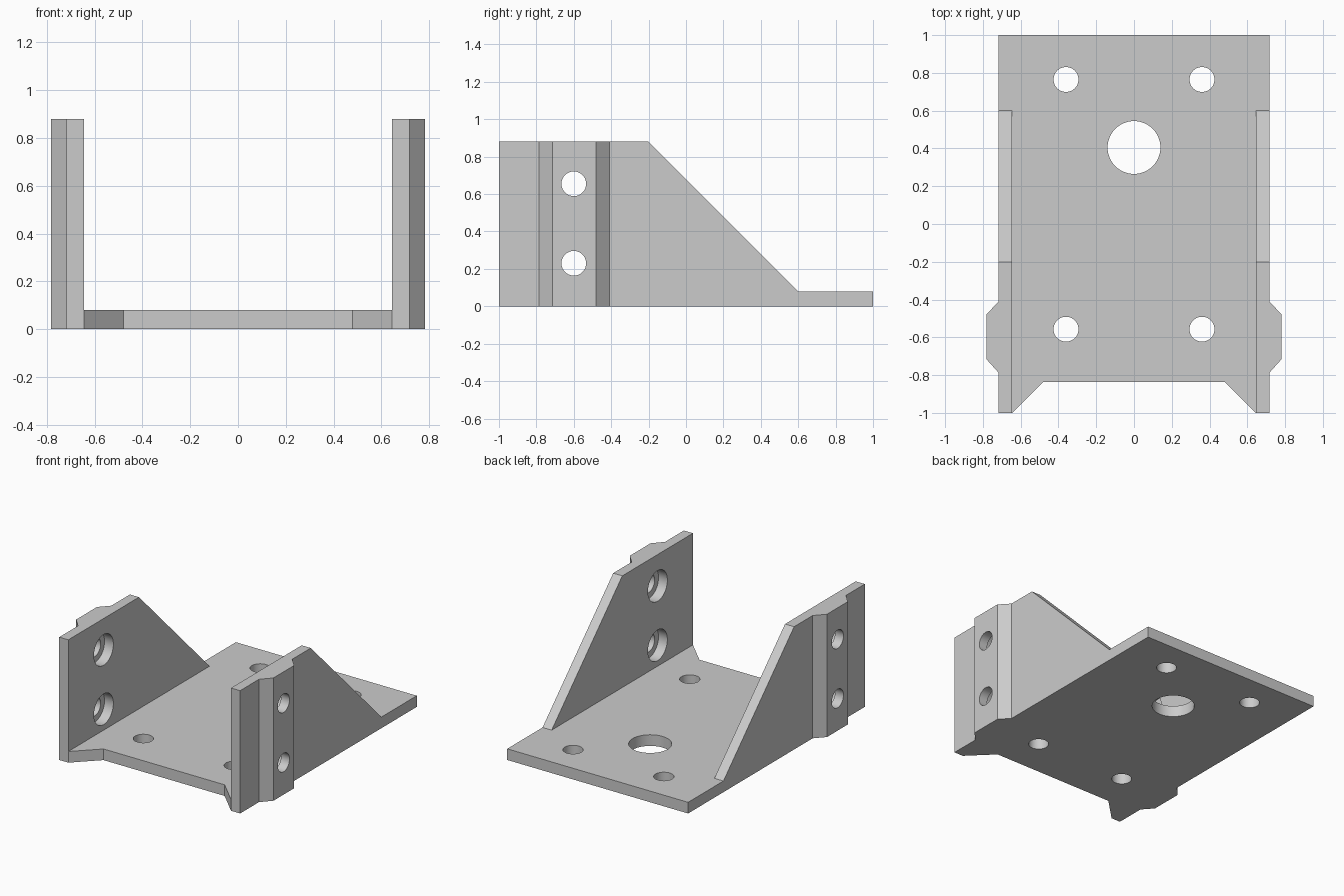
import bpy
import bmesh
import math
from mathutils import Matrix

default = bpy.data.objects.get("Cube")
if default:
    bpy.data.objects.remove(default, do_unlink=True)

HEIGHT, FLOOR, INNER, OUTER = 0.88, 0.08, 0.645, 0.717

grey = bpy.data.materials.new("light grey")
grey.use_nodes = True
colour = (0.6, 0.6, 0.6, 1)
grey.diffuse_color = colour
grey.node_tree.nodes["Principled BSDF"].inputs["Base Color"].default_value = colour


def finish(name, bm):
    """Turn a bmesh into a linked object."""
    bmesh.ops.recalc_face_normals(bm, faces=bm.faces)
    mesh = bpy.data.meshes.new(name)
    bm.to_mesh(mesh)
    bm.free()
    mesh.materials.append(grey)
    obj = bpy.data.objects.new(name, mesh)
    bpy.context.collection.objects.link(obj)
    return obj


def prism(name, points, extrusion):
    """Extrude a closed outline of 3D points."""
    bm = bmesh.new()
    face = bm.faces.new([bm.verts.new(p) for p in points])
    new = bmesh.ops.extrude_face_region(bm, geom=[face])["geom"]
    verts = [v for v in new if isinstance(v, bmesh.types.BMVert)]
    bmesh.ops.translate(bm, verts=verts, vec=extrusion)
    return finish(name, bm)


def drill(name, centre, radius, depth, axis="Z"):
    """Cylinder for cutting a round hole."""
    bm = bmesh.new()
    turn = Matrix.Rotation(math.pi / 2, 4, "Y") if axis == "X" else Matrix()
    bmesh.ops.create_cone(bm, cap_ends=True, segments=48, radius1=radius,
                          radius2=radius, depth=depth,
                          matrix=Matrix.Translation(centre) @ turn)
    return finish(name, bm)


def cut(target, cutter):
    """Subtract the cutter and discard it."""
    cutter.hide_render = True
    mod = target.modifiers.new("cut", "BOOLEAN")
    mod.operation = "DIFFERENCE"
    mod.solver = "EXACT"
    mod.object = cutter
    bpy.context.view_layer.objects.active = target
    bpy.ops.object.modifier_apply(modifier=mod.name)
    bpy.data.objects.remove(cutter, do_unlink=True)


# Plan outline: front notch, side bosses, straight back edge
half = [(0.48, -0.837), (INNER, -1), (OUTER, -1), (OUTER, -0.787),
        (0.782, -0.715), (0.782, -0.48), (OUTER, -0.41), (OUTER, 1)]
plan = half + [(-x, y) for x, y in reversed(half)]
bracket = prism("mounting_bracket", [(x, y, 0) for x, y in plan], (0, 0, HEIGHT))

# Sloped rear edges of the side walls
slope = [(-0.42, 1.1), (0.6, FLOOR), (1.2, FLOOR), (1.2, 1.1)]
cut(bracket, prism("slope_cutter", [(-1, y, z) for y, z in slope], (2, 0, 0)))

# Open channel between the side walls
channel = [(-INNER, FLOOR), (INNER, FLOOR), (INNER, 1.1), (-INNER, 1.1)]
cut(bracket, prism("channel_cutter", [(x, -1.2, z) for x, z in channel], (0, 1.8, 0)))

# Base plate holes
cut(bracket, drill("centre_hole", (0, 0.405, 0), 0.14, 0.4))
for side in (-1, 1):
    for y in (-0.557, 0.765):
        cut(bracket, drill("base_hole", (side * 0.36, y, 0), 0.066, 0.4))
    # Counterbored holes through the side bosses
    for z in (0.23, 0.655):
        cut(bracket, drill("side_hole", (side * 0.7, -0.6, z), 0.066, 0.4, "X"))
        cut(bracket, drill("counterbore", (side * (INNER - 0.03), -0.6, z), 0.11, 0.2, "X"))

# Smooth hole walls, crisp edges
bpy.ops.object.select_all(action="DESELECT")
bracket.select_set(True)
bpy.context.view_layer.objects.active = bracket
bpy.ops.object.shade_smooth_by_angle(angle=math.radians(30))
